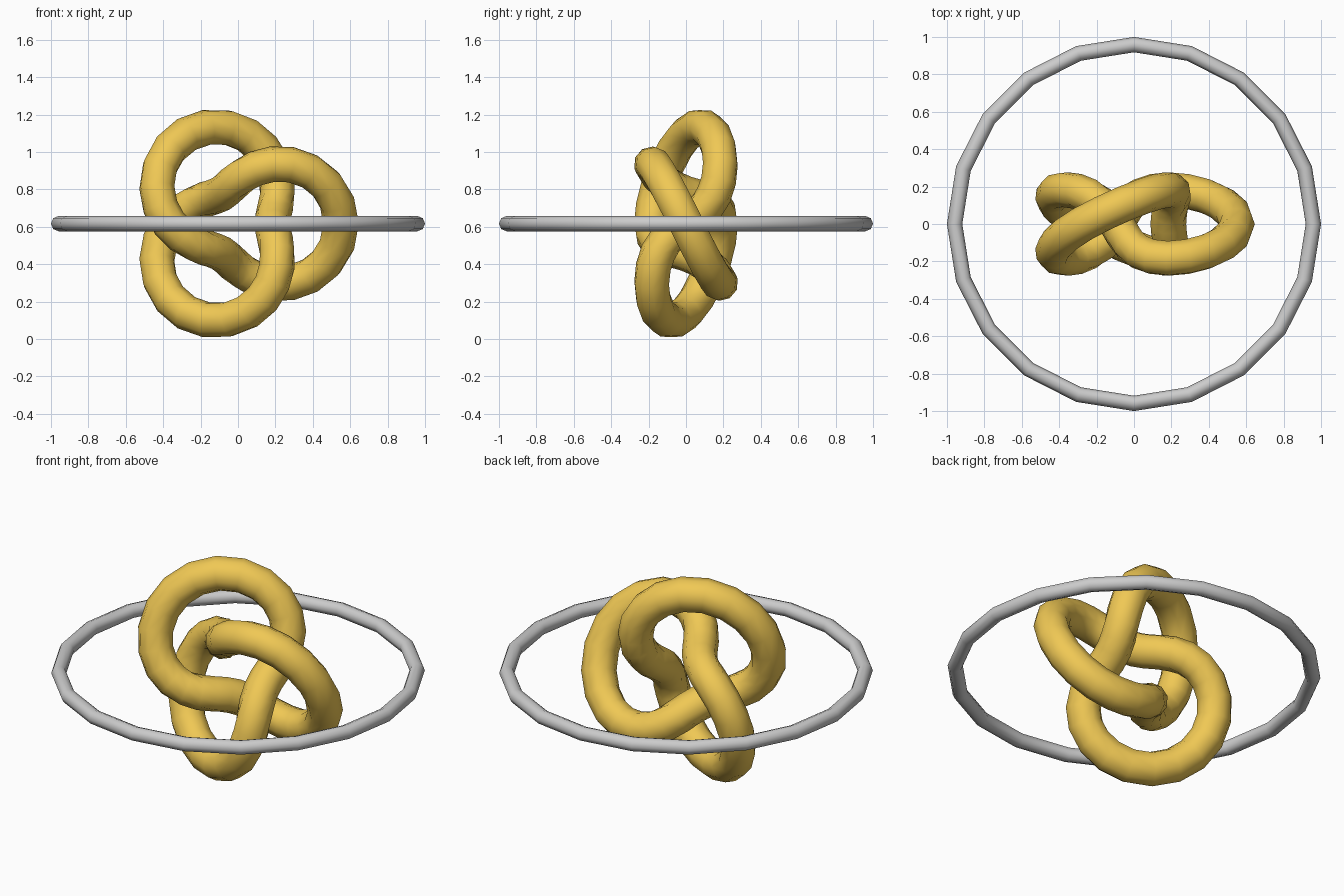
import bpy
from math import sin, cos, tau
from mathutils import Vector

if "Cube" in bpy.data.objects:
    bpy.data.objects.remove(bpy.data.objects["Cube"])

CZ = 0.617  # height of the shared centre


def sweep(name, path, steps, sides, radius):
    """Closed smooth tube around path(t), t in 0..tau."""
    verts, faces = [], []
    for i in range(steps):
        t = tau * i / steps
        p, q = path(t), path(t + 0.01)
        tangent = (q - p).normalized()
        b = tangent.cross(p).normalized()
        n = b.cross(tangent)
        for j in range(sides):
            a = tau * j / sides
            verts.append(p + radius * (cos(a) * n + sin(a) * b))
            k, m = (i + 1) % steps, (j + 1) % sides
            faces.append((i * sides + j, i * sides + m, k * sides + m, k * sides + j))
    mesh = bpy.data.meshes.new(name)
    mesh.from_pydata(verts, [], faces)
    mesh.polygons.foreach_set("use_smooth", [True] * len(mesh.polygons))
    mesh.update()
    obj = bpy.data.objects.new(name, mesh)
    obj.location.z = CZ
    bpy.context.collection.objects.link(obj)
    return obj


# Trefoil knot standing upright in the x-z plane
def trefoil(t):
    r = 0.1835 * (2 + cos(3 * t))
    return Vector((r * cos(2 * t), -0.1835 * sin(3 * t), r * sin(2 * t)))


knot = sweep("knot", trefoil, 60, 10, 0.0955)
gold = bpy.data.materials.new("gold")
gold.diffuse_color = (0.87, 0.58, 0.09, 1)
gold.use_nodes = True
gold.node_tree.nodes["Principled BSDF"].inputs["Base Color"].default_value = gold.diffuse_color
knot.data.materials.append(gold)

# Thin horizontal ring around the knot
bpy.ops.mesh.primitive_torus_add(major_radius=0.959, minor_radius=0.041,
                                 major_segments=20, minor_segments=8,
                                 location=(0, 0, CZ))
ring = bpy.context.object
ring.name = "ring"
bpy.ops.object.shade_smooth()
